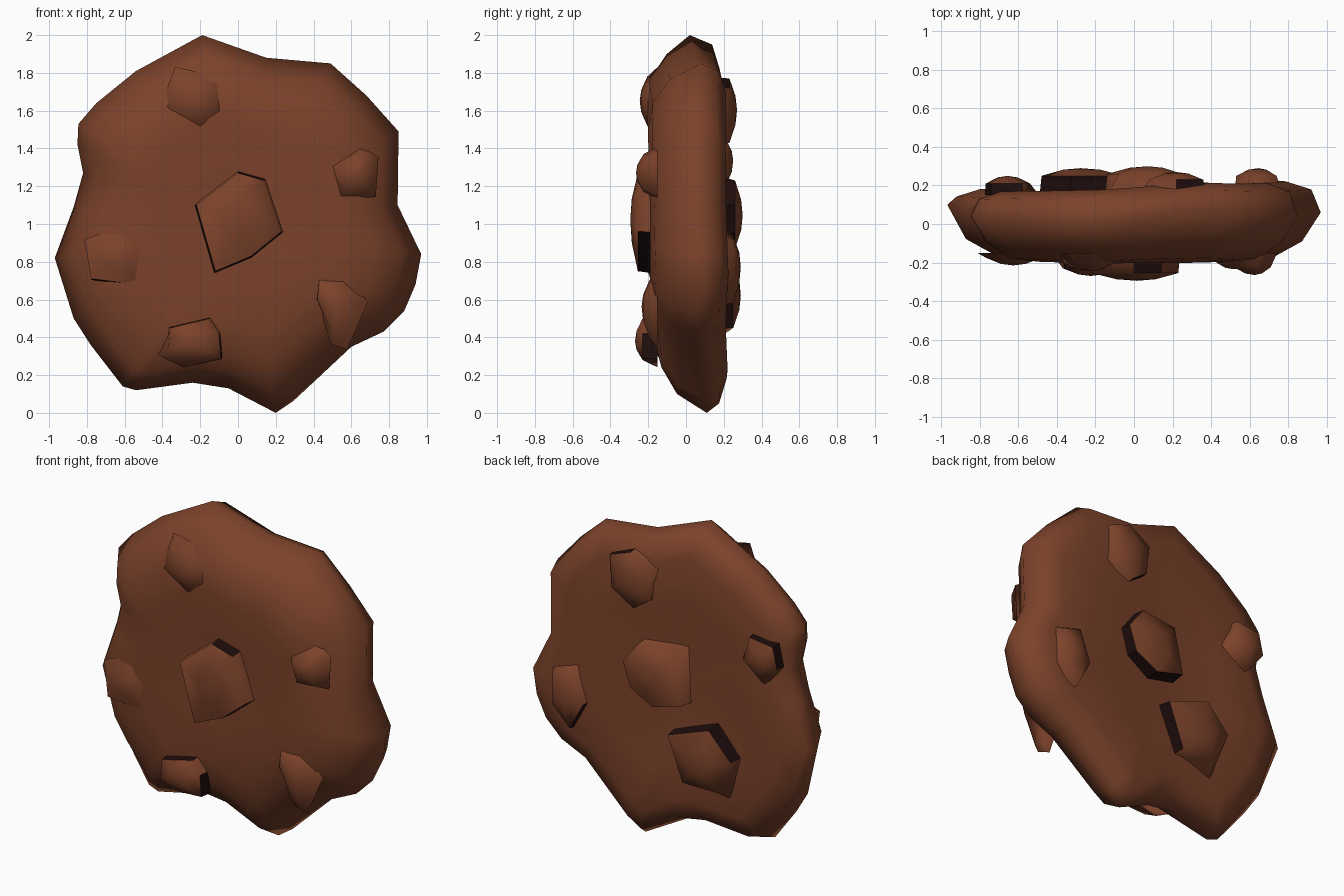
import bpy, bmesh, math
from mathutils import Vector

if "Cube" in bpy.data.objects:
    bpy.data.objects.remove(bpy.data.objects["Cube"])


def material(name, colour):
    m = bpy.data.materials.new(name)
    m.diffuse_color = (*colour, 1)
    m.use_nodes = True
    m.node_tree.nodes["Principled BSDF"].inputs["Base Color"].default_value = m.diffuse_color
    return m


brown = material("cookie brown", (0.20, 0.055, 0.0235))
dark = material("dark chocolate", (0.014, 0.004, 0.004))


def finish(bm, name):
    me = bpy.data.meshes.new(name)
    bm.to_mesh(me)
    bm.free()
    ob = bpy.data.objects.new(name, me)
    bpy.context.collection.objects.link(ob)
    me.materials.append(brown)
    me.materials.append(dark)
    for p in me.polygons:
        p.use_smooth = True


# irregular outer rim: x, z, y
rim = [(-.19, 2.0, .02), (.15, 1.88, .06), (.49, 1.85, .08), (.68, 1.68, .05),
       (.85, 1.49, .04), (.845, 1.1, .05), (.97, .84, .06), (.94, .68, .08),
       (.88, .54, .06), (.77, .43, .06), (.6, .35, .06), (.29, .06, .12),
       (.2, 0, .11), (-.05, .13, .06), (-.24, .16, .05), (-.54, .12, -.01),
       (-.61, .14, 0), (-.78, .36, .03), (-.87, .5, .05), (-.97, .82, .1),
       (-.87, 1.09, .08), (-.82, 1.27, .06), (-.85, 1.42, .04), (-.845, 1.53, .04),
       (-.75, 1.64, .04), (-.54, 1.81, .03)]
# rings from front to back: scale, y (None = rim)
rings = [(.3, -.18), (.58, -.19), (.76, -.165), (.9, -.09), (1, None),
         (.95, .155), (.82, .195), (.55, .185), (.3, .175)]

# cookie body
bm = bmesh.new()
loops = []
for s, y in rings:
    loop = []
    for x, z, ry in rim:
        yy = ry
        if y is not None:
            yy = y + (.3 * (ry - .06) if s > .7 else 0) + .025 * x * (y > 0)
            if y < 0:  # thinner towards the bottom of the front
                zz = (z - 1) * s
                yy += .05 * max(0, -zz - .35) - .03 * max(0, zz - .1) * (s < .8)
        loop.append(bm.verts.new((x * s, yy, 1 + (z - 1) * s)))
    loops.append(loop)
n = len(rim)
for a, b in zip(loops, loops[1:]):
    for i in range(n):
        bm.faces.new((a[i], a[(i + 1) % n], b[(i + 1) % n], b[i]))
for loop, y in ((loops[0], -.175), (loops[-1], .17)):
    c = bm.verts.new((0, y, 1))
    for i in range(n):
        bm.faces.new((loop[i], loop[(i + 1) % n], c))
bmesh.ops.recalc_face_normals(bm, faces=bm.faces)
finish(bm, "cookie_body")


# chip: a raised lump that runs out into the surface, with dark cut walls on chosen edges
def chip(name, tip, walls, outline):
    bm = bmesh.new()
    side = 1 if tip > 0 else -1
    k = len(outline)
    cx = sum(p[0] for p in outline) / k
    cz = sum(p[1] for p in outline) / k
    base = []
    for i, (x, z) in enumerate(outline):
        f = 1.05 if (i in walls or (i - 1) % k in walls) else 1.4
        base.append(Vector((cx + (x - cx) * f, side * .15, cz + (z - cz) * f)))
    top = [Vector((x, tip - side * .04, z)) for x, z in outline]
    inner = [Vector((cx + (x - cx) * .45, tip - side * .008, cz + (z - cz) * .45))
             for x, z in outline]
    b, t, m = ([bm.verts.new(p) for p in ring] for ring in (base, top, inner))
    apex = bm.verts.new((cx, tip, cz))

    def face(vs, mat=0):
        f = bm.faces.new(vs if side < 0 else vs[::-1])
        f.material_index = mat

    for i in range(k):
        j = (i + 1) % k
        face([m[i], m[j], apex])
        face([t[i], t[j], m[j], m[i]])
        if i in walls:
            face([bm.verts.new(p) for p in (base[i], base[j], top[j], top[i])], 1)
        else:
            face([b[i], b[j], t[j], t[i]])
    finish(bm, name)


front = [
    (-.295, (0, 1, 3, 5), [(-.12, .75), (.07, .83), (.23, .96), (.14, 1.23), (0, 1.27), (-.22, 1.1)]),
    (-.215, (0,), [(-.77, .71), (-.53, .68), (-.48, .87), (-.6, .95), (-.76, .89)]),
    (-.27, (2, 4), [(-.37, .33), (-.27, .28), (-.09, .29), (-.1, .42), (-.15, .5), (-.36, .45)]),
    (-.265, (), [(.56, 1.17), (.7, 1.18), (.71, 1.33), (.64, 1.37), (.52, 1.3)]),
    (-.245, (), [(-.2, 1.52), (-.1, 1.6), (-.12, 1.74), (-.3, 1.78), (-.36, 1.62)]),
    (-.235, (4,), [(.5, .42), (.56, .4), (.64, .58), (.55, .68), (.43, .7), (.42, .6)])]
back = [
    (.27, (2, 5), [(.2, 1.43), (.35, 1.52), (.36, 1.72), (.22, 1.77), (.08, 1.68), (.1, 1.5)]),
    (.30, (0, 1, 2, 5), [(.05, .87), (.2, .95), (.25, 1.1), (.15, 1.23), (-.08, 1.2), (-.14, .92)]),
    (.29, (1, 2, 3), [(-.38, .45), (-.15, .45), (-.05, .72), (-.33, .82), (-.48, .66)]),
    (.25, (2, 3), [(-.66, 1.2), (-.54, 1.3), (-.58, 1.45), (-.74, 1.43), (-.77, 1.3)]),
    (.29, (4,), [(.62, .58), (.74, .7), (.74, .9), (.6, .94), (.53, .75)])]
for label, chips in (("front", front), ("back", back)):
    for i, (tip, walls, outline) in enumerate(chips):
        chip(f"{label}_chip_{i + 1}", tip, walls, outline)
